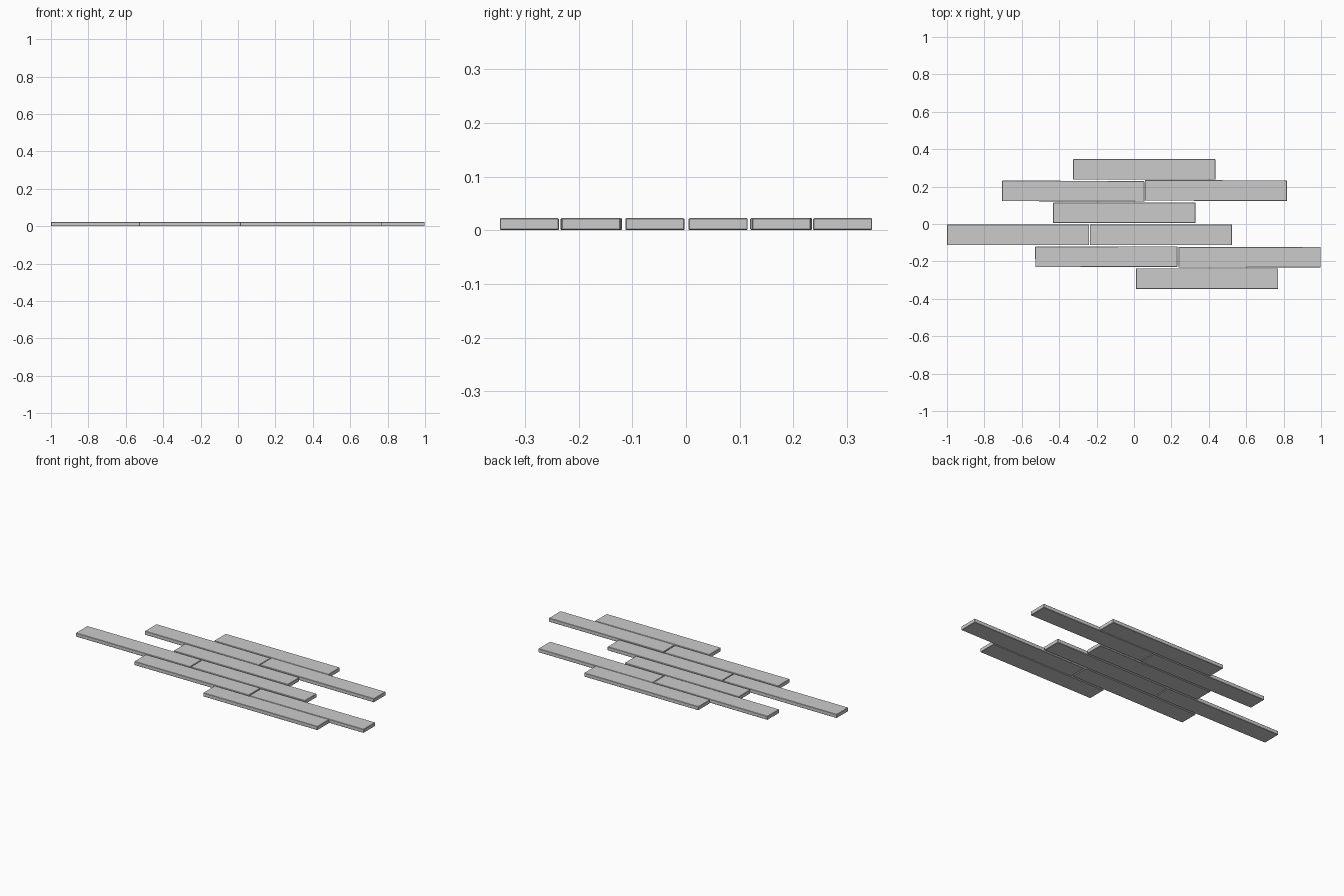
import bpy
import bmesh
from math import radians
from mathutils import Matrix

if "Cube" in bpy.data.objects:
    bpy.data.objects.remove(bpy.data.objects["Cube"])

LENGTH, WIDTH, THICK = 0.76, 0.11, 0.0225


def plank(name, x, y, tilt=0.0):
    """One floor board with slightly eased edges, resting on z = 0."""
    bm = bmesh.new()
    bmesh.ops.create_cube(bm, size=1.0)
    bmesh.ops.scale(bm, vec=(LENGTH, WIDTH, THICK), verts=bm.verts)
    bmesh.ops.bevel(bm, geom=bm.edges[:], offset=0.0018, segments=1,
                    affect='EDGES', profile=0.5)
    bmesh.ops.transform(bm, verts=bm.verts,
                        matrix=Matrix.Rotation(radians(tilt), 4, 'Z'))
    mesh = bpy.data.meshes.new(name)
    bm.to_mesh(mesh)
    bm.free()
    obj = bpy.data.objects.new(name, mesh)
    obj.location = (x, y, THICK / 2)
    bpy.context.collection.objects.link(obj)


# Staggered rows of boards, back to front: row y, then (centre x, y offset, tilt)
rows = [
    (0.292, [(0.055, 0.0, 0.0)]),
    (0.177, [(-0.325, -0.001, -0.2), (0.438, 0.002, -0.15)]),
    (0.060, [(-0.052, 0.0, 0.0)]),
    (-0.058, [(-0.62, 0.0, 0.0), (0.144, 0.0, 0.0)]),
    (-0.176, [(-0.148, 0.001, 0.15), (0.618, -0.002, 0.1)]),
    (-0.292, [(0.391, 0.0, 0.0)]),
]
for r, (y, boards) in enumerate(rows, 1):
    for b, (x, dy, tilt) in enumerate(boards, 1):
        plank(f"plank_row{r}_{b}", x, y + dy, tilt)
